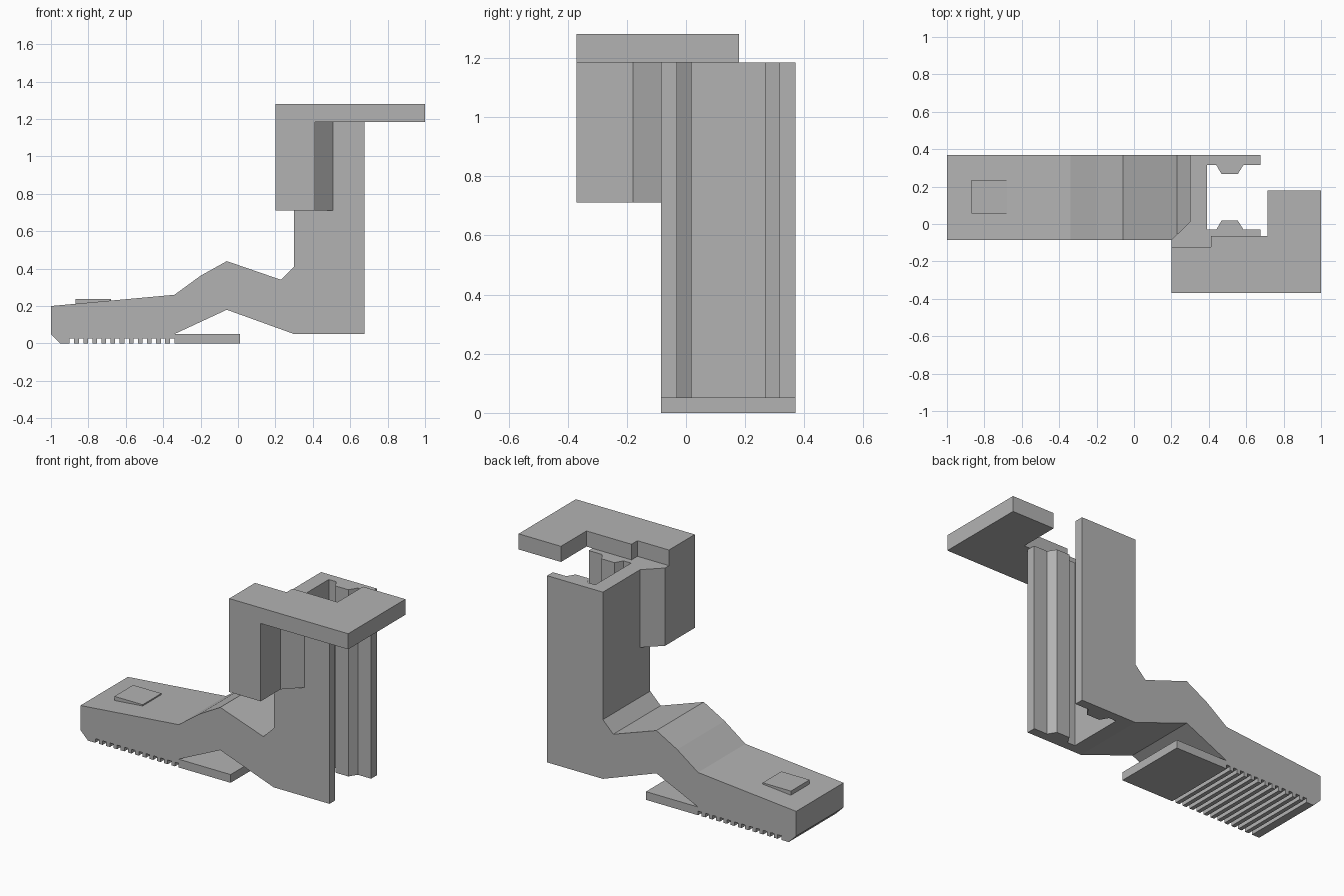
import bpy
import bmesh

cube = bpy.data.objects.get("Cube")
if cube:
    bpy.data.objects.remove(cube, do_unlink=True)

GREY = (0.45, 0.45, 0.45, 1)
grey = bpy.data.materials.new("plain grey")
grey.use_nodes = True
grey.diffuse_color = GREY
grey.node_tree.nodes["Principled BSDF"].inputs["Base Color"].default_value = GREY


def prism(name, outline, low, high, axis="z"):
    """Extrude an outline: (x, y) along z, or (x, z) along y."""
    def place(p, h):
        return (p[0], p[1], h) if axis == "z" else (p[0], h, p[1])
    bm = bmesh.new()
    face = bm.faces.new([bm.verts.new(place(p, low)) for p in outline])
    result = bmesh.ops.extrude_face_region(bm, geom=[face])
    step = (0, 0, high - low) if axis == "z" else (0, high - low, 0)
    moved = [g for g in result["geom"] if isinstance(g, bmesh.types.BMVert)]
    bmesh.ops.translate(bm, verts=moved, vec=step)
    bmesh.ops.recalc_face_normals(bm, faces=bm.faces)
    mesh = bpy.data.meshes.new(name)
    bm.to_mesh(mesh)
    bm.free()
    mesh.materials.append(grey)
    obj = bpy.data.objects.new(name, mesh)
    bpy.context.collection.objects.link(obj)
    return obj


FRONT, BACK = -0.085, 0.37
COLUMN_TOP = 1.185

# Underside grip grooves, running along the sole
sole = [(-0.95, 0)]
for i in range(12):
    x = -0.9 + i * 0.0487
    sole += [(x, 0), (x, 0.025), (x + 0.024, 0.025), (x + 0.024, 0)]

# Foot, bent arm, springy tongue and column in one side profile
profile = sole + [
    (0.01, 0), (0.01, 0.05), (-0.34, 0.05), (-0.06, 0.18), (0.3, 0.05),
    (0.675, 0.05), (0.675, COLUMN_TOP), (0.3, COLUMN_TOP), (0.3, 0.41),
    (0.23, 0.34), (-0.06, 0.44), (-0.2, 0.362), (-0.34, 0.26),
    (-1, 0.2), (-1, 0.05)]
body = prism("foot_and_column", profile, FRONT, BACK, "y")

# Vertical channel through the column, leaving a rail on each inner wall
inner_front, inner_back, rail = -0.03, 0.315, 0.048
rail_front = [(0.39, inner_front), (0.44, inner_front), (0.468, inner_front + rail),
              (0.555, inner_front + rail), (0.585, inner_front), (0.8, inner_front)]
rail_back = [(x, inner_front + inner_back - y) for x, y in reversed(rail_front)]
cutter = prism("channel_cutter", rail_front + rail_back, -0.2, 1.5)
cutter.hide_render = True
cut = body.modifiers.new("channel", "BOOLEAN")
cut.operation = "DIFFERENCE"
cut.solver = "EXACT"
cut.object = cutter
bpy.context.view_layer.objects.active = body
bpy.ops.object.modifier_apply(modifier=cut.name)
bpy.data.objects.remove(cutter, do_unlink=True)

# Hanging block with diagonal gussets into the column
prism("side_block", [
    (0.2, -0.37), (0.412, -0.37), (0.412, -0.18), (0.507, FRONT), (0.507, -0.06),
    (0.35, -0.06), (0.35, 0.012), (0.3, 0.012), (0.2, FRONT)], 0.712, COLUMN_TOP)

# Stepped plate on top
prism("top_plate", [
    (0.2, -0.37), (1, -0.37), (1, 0.18), (0.715, 0.18), (0.715, -0.065),
    (0.412, -0.065), (0.412, -0.122), (0.2, -0.122)], COLUMN_TOP, 1.28)

# Small raised pad on the foot
prism("foot_pad", [(-0.87, 0.2), (-0.68, 0.2), (-0.68, 0.237), (-0.87, 0.237)],
      0.055, 0.235, "y")
